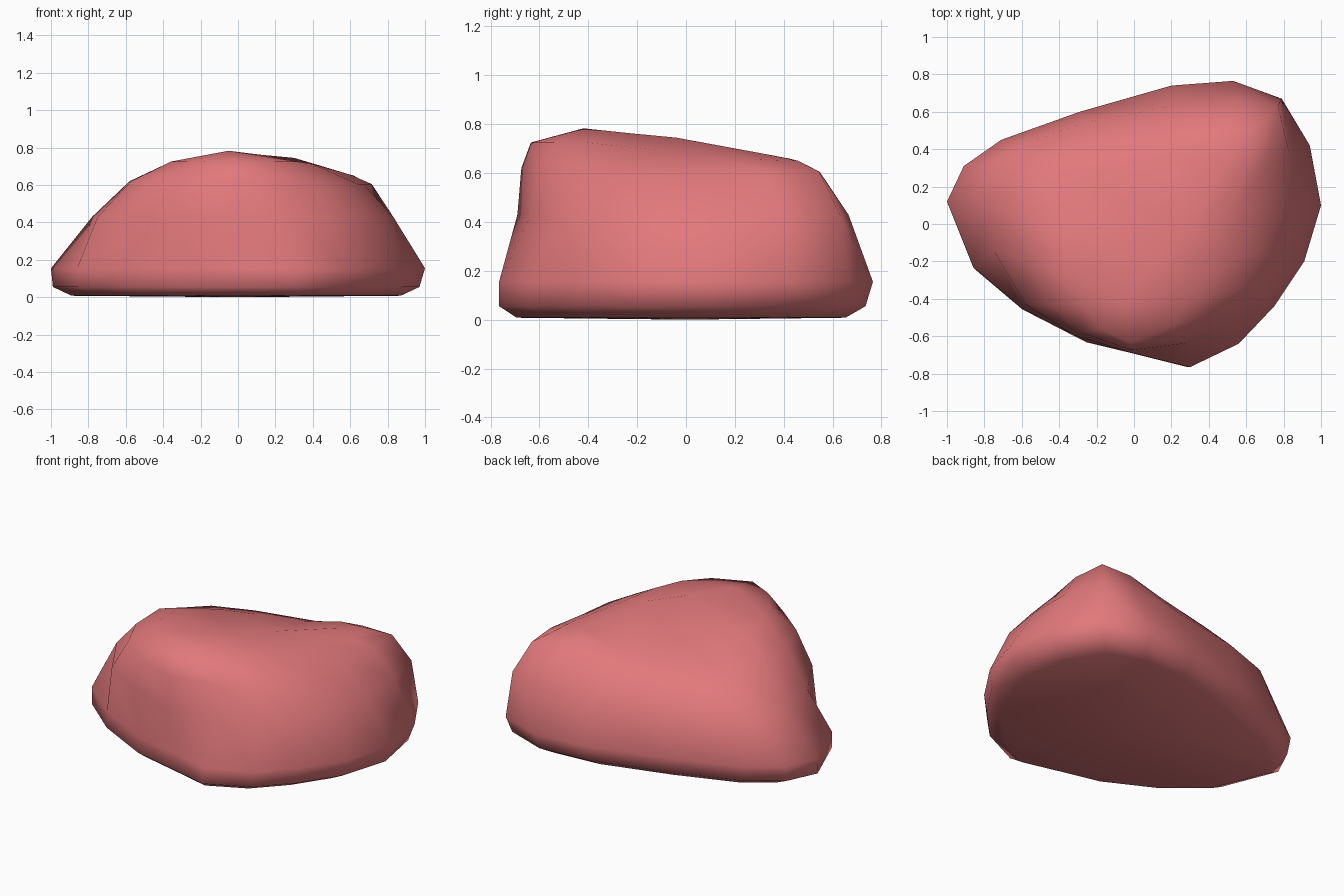
import bpy, bmesh

if "Cube" in bpy.data.objects:
    bpy.data.objects.remove(bpy.data.objects["Cube"])

# Outlines of the boulder: widest near the ground, at mid height, and round the crown
WIDE = [(-1, .12), (-.91, .31), (-.71, .45), (-.29, .60), (.20, .74), (.53, .765), (.79, .67), (.94, .42), (1, .10),
        (.91, -.20), (.75, -.44), (.56, -.64), (.30, -.765), (0, -.69), (-.25, -.63), (-.60, -.45), (-.86, -.23)]
MID = [(-.78, .14), (-.72, .32), (-.58, .43), (-.27, .54), (.20, .63), (.55, .665), (.77, .63), (.83, .38), (.83, .10),
       (.79, -.17), (.69, -.38), (.54, -.52), (.30, -.635), (-.01, -.69), (-.32, -.595), (-.58, -.43), (-.75, -.14)]
CROWN = [(-.38, -.05), (-.33, .12), (-.25, .22), (-.08, .29), (.20, .37), (.42, .43), (.62, .46), (.60, .28),
         (.51, .05), (.46, -.12), (.40, -.28), (.32, -.41), (.20, -.54), (-.02, -.635), (-.18, -.56),
         (-.28, -.43), (-.36, -.27)]
# Sloping ridge along the top, and which ridge point each crown point joins
RIDGE = [(-.05, -.42, .783), (.12, -.22, .762), (.30, -.04, .745), (.50, .34, .675)]
JOIN = [1, 1, 2, 2, 2, 3, 3, 3, 2, 2, 1, 1, 0, 0, 0, 0, 0]


def shaped(points, z, s=1.0, dx=0.0, dy=0.0):
    return [(x * s + dx, y * s + dy, z) for x, y in points]


def crown_z(x, y):
    z = min(.725, .745 - .28 * (x - .28), .735 - .18 * y)
    return min(z, .735 + .1 * x - .35 * y) if x < .3 else z


def shoulder_point(m, c):
    w = .5 + .3 * max(-m[1], 0)      # steeper towards the front
    z = .605 if m[0] > .5 else .575 if m[1] > .2 else .62
    return (c[0] + (m[0] - c[0]) * w, c[1] + (m[1] - c[1]) * w, z)


levels = [shaped(WIDE, .008, .88, -.01, -.02),
          shaped(WIDE, .055, .98, -.01, -.015),
          shaped(WIDE, .155),
          shaped(MID, .43),
          [shoulder_point(m, c) for m, c in zip(MID, CROWN)],
          [(x, y, crown_z(x, y)) for x, y in CROWN]]

# Loft the sides
bm = bmesh.new()
rings = [[bm.verts.new(p) for p in level] for level in levels]
ridge = [bm.verts.new(p) for p in RIDGE]
rings.append([ridge[j] for j in JOIN])
n = len(WIDE)
for low, high in zip(rings, rings[1:]):
    for i in range(n):
        k = (i + 1) % n
        bm.faces.new(list(dict.fromkeys((low[i], low[k], high[k], high[i]))))

# Underside
centre = bm.verts.new((0, 0, 0))
for i in range(n):
    bm.faces.new((centre, rings[0][i], rings[0][(i + 1) % n]))
bmesh.ops.recalc_face_normals(bm, faces=bm.faces)
for f in bm.faces:
    f.smooth = True

mesh = bpy.data.meshes.new("boulder")
bm.to_mesh(mesh)
bm.free()
boulder = bpy.data.objects.new("boulder", mesh)
bpy.context.collection.objects.link(boulder)

# Red stone colour
mat = bpy.data.materials.new("red_stone")
mat.diffuse_color = (.76, .19, .2, 1)
mat.use_nodes = True
mat.node_tree.nodes["Principled BSDF"].inputs["Base Color"].default_value = mat.diffuse_color
mesh.materials.append(mat)
